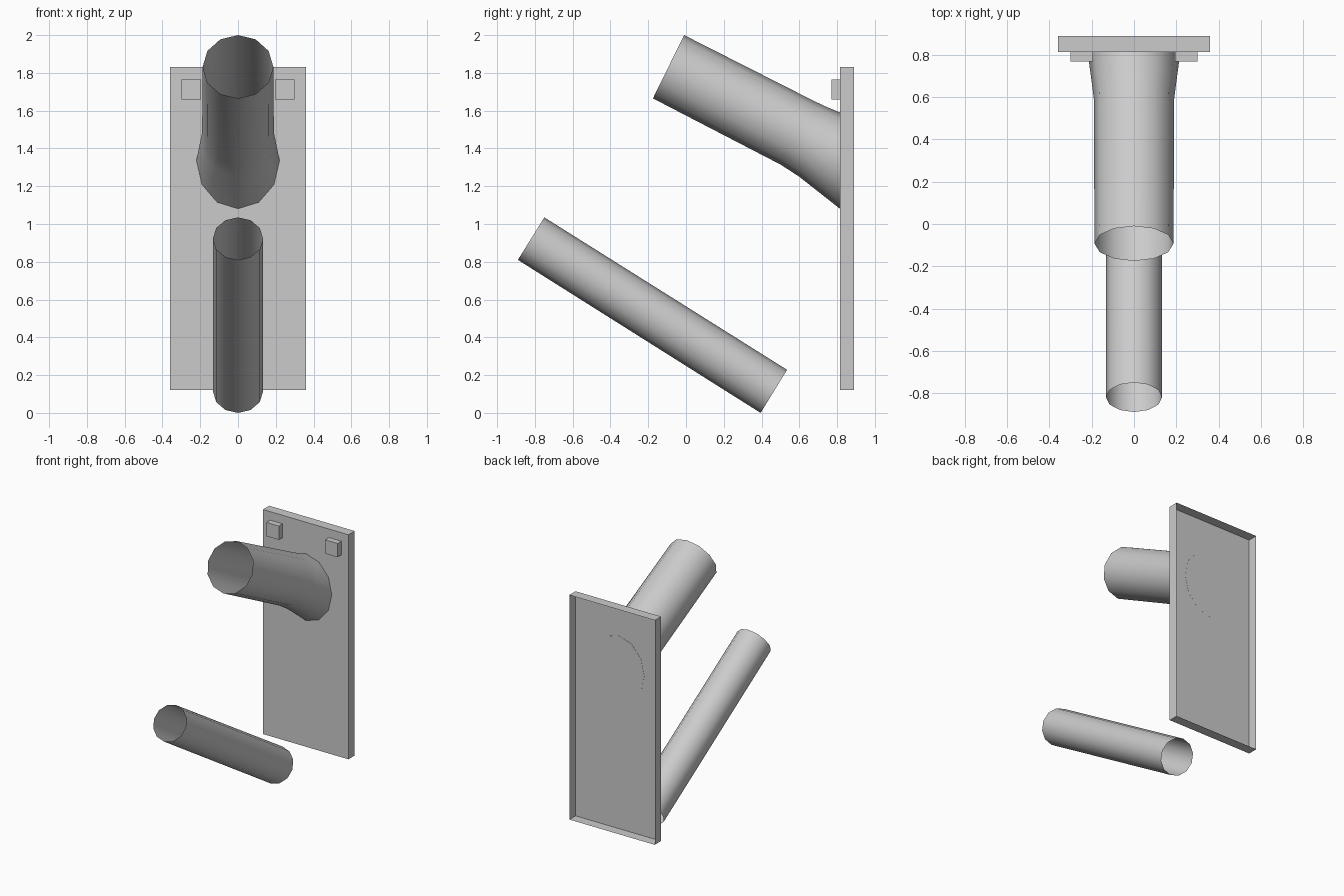
import bpy, bmesh, math
from mathutils import Vector

if "Cube" in bpy.data.objects:
    bpy.data.objects.remove(bpy.data.objects["Cube"])

SIDES = 12
grey = bpy.data.materials.new("plain grey")
grey.diffuse_color = (0.6, 0.6, 0.6, 1)
grey.use_nodes = True
grey.node_tree.nodes["Principled BSDF"].inputs["Base Color"].default_value = grey.diffuse_color


def finish(bm, name, smooth=False):
    mesh = bpy.data.meshes.new(name)
    bm.to_mesh(mesh)
    bm.free()
    mesh.materials.append(grey)
    ob = bpy.data.objects.new(name, mesh)
    bpy.context.collection.objects.link(ob)
    if smooth:
        bpy.ops.object.select_all(action='DESELECT')
        bpy.context.view_layer.objects.active = ob
        ob.select_set(True)
        bpy.ops.object.shade_smooth_by_angle(angle=math.radians(40))
    return ob


def box(name, x, y, z, open_back=False):
    bm = bmesh.new()
    bmesh.ops.create_cube(bm, size=1)
    lo, hi = Vector((x[0], y[0], z[0])), Vector((x[1], y[1], z[1]))
    for v in bm.verts:
        v.co = (lo + hi) / 2 + v.co * (hi - lo)
    bm.normal_update()
    if open_back:
        back = [f for f in bm.faces if f.normal.y > 0.9]
        bmesh.ops.delete(bm, geom=back, context='FACES_ONLY')
    return finish(bm, name)


def tube(name, rings, cap=False):
    """Open tube; each ring is (top y, top z, bottom y, bottom z, x radius)."""
    bm = bmesh.new()
    loops = []
    for ty, tz, by, bz, rx in rings:
        top, bottom = Vector((0, ty, tz)), Vector((0, by, bz))
        mid, half = (top + bottom) / 2, (top - bottom) / 2
        angles = [2 * math.pi * i / SIDES for i in range(SIDES)]
        loops.append([bm.verts.new(mid + half * math.cos(a)
                                   + Vector((rx * math.sin(a), 0, 0)))
                      for a in angles])
    for a, b in zip(loops, loops[1:]):
        for i in range(SIDES):
            j = (i + 1) % SIDES
            bm.faces.new((a[i], a[j], b[j], b[i]))
    if cap:
        bm.faces.new(loops[-1])
    return finish(bm, name, smooth=True)


# Shallow wall plate, open at the back
box("wall_plate", (-0.36, 0.36), (0.815, 0.89), (0.12, 1.83), open_back=True)

# Two small blocks on the upper front of the plate
for side, s in (("left", -1), ("right", 1)):
    box(side + "_block", sorted((s * 0.195, s * 0.3)), (0.77, 0.815), (1.66, 1.765))

# Upper tube flaring into the plate
tube("upper_tube", [(-0.01, 2.0, -0.175, 1.665, 0.187),
                    (0.68, 1.65, 0.50, 1.315, 0.19),
                    (0.74, 1.622, 0.60, 1.25, 0.20),
                    (0.816, 1.59, 0.816, 1.08, 0.22)], cap=True)

# Loose lower tube, open at both ends
tube("lower_tube", [(-0.75, 1.035, -0.89, 0.81, 0.133),
                    (0.535, 0.228, 0.395, 0.0, 0.133)])
